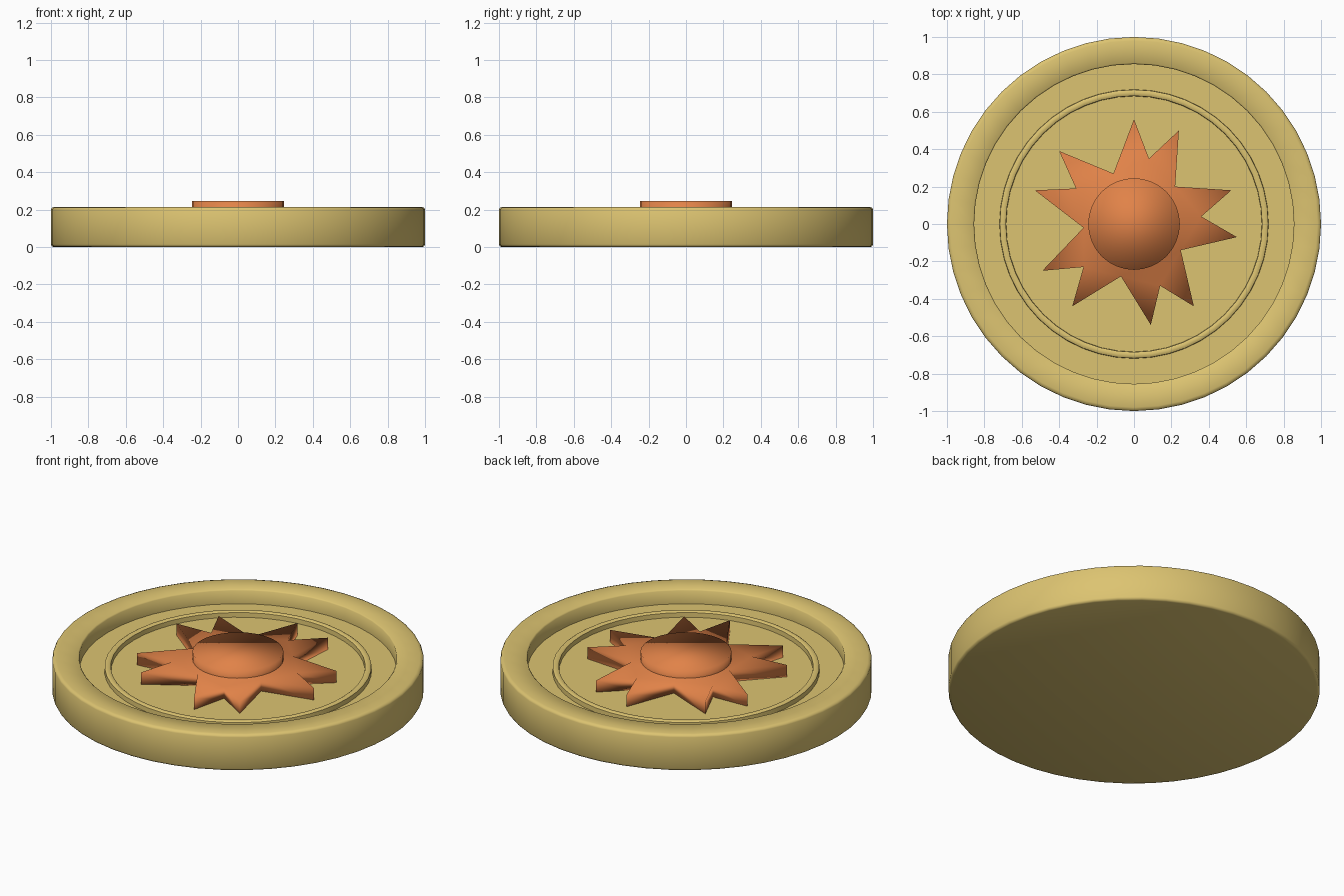
import bpy
import bmesh
import math
from mathutils import Vector

cube = bpy.data.objects.get("Cube")
if cube:
    bpy.data.objects.remove(cube, do_unlink=True)

FLOOR, STAR_TOP, BOSS_TOP = 0.13, 0.20, 0.245
SEGMENTS = 48


def material(name, color):
    mat = bpy.data.materials.new(name)
    mat.use_nodes = True
    mat.diffuse_color = color
    bsdf = mat.node_tree.nodes["Principled BSDF"]
    bsdf.inputs["Base Color"].default_value = color
    bsdf.inputs["Roughness"].default_value = 0.7
    return mat


def finish(bm, name, mat, angle=None):
    bmesh.ops.recalc_face_normals(bm, faces=bm.faces)
    mesh = bpy.data.meshes.new(name)
    bm.to_mesh(mesh)
    bm.free()
    mesh.materials.append(mat)
    obj = bpy.data.objects.new(name, mesh)
    bpy.context.collection.objects.link(obj)
    bpy.ops.object.select_all(action="DESELECT")
    obj.select_set(True)
    bpy.context.view_layer.objects.active = obj
    if angle:
        bpy.ops.object.shade_smooth_by_angle(angle=angle)
    else:
        bpy.ops.object.shade_smooth()
    return obj


def lathe(name, profile, mat, angle=None):
    """Turn a (radius, height) profile around the z axis."""
    bm = bmesh.new()
    verts = [bm.verts.new((r, 0, z)) for r, z in profile]
    edges = [bm.edges.new(pair) for pair in zip(verts, verts[1:])]
    bmesh.ops.spin(bm, geom=verts + edges, cent=(0, 0, 0), axis=(0, 0, 1),
                   angle=math.tau, steps=SEGMENTS)
    bmesh.ops.remove_doubles(bm, verts=bm.verts, dist=0.0005)
    return finish(bm, name, mat, angle)


def prism(name, outline, bottom, top, mat):
    """Extrude a flat outline into a softly shaded solid."""
    bm = bmesh.new()
    face = bm.faces.new([bm.verts.new((x, y, bottom)) for x, y in outline])
    new = bmesh.ops.extrude_face_region(bm, geom=[face])["geom"]
    moved = [v for v in new if isinstance(v, bmesh.types.BMVert)]
    bmesh.ops.translate(bm, verts=moved, vec=Vector((0, 0, top - bottom)))
    bmesh.ops.triangulate(bm, faces=[f for f in bm.faces if len(f.verts) > 4])
    return finish(bm, name, mat)


gold = material("pale gold", (0.72, 0.55, 0.165, 1))
orange = material("burnt orange", (0.75, 0.225, 0.065, 1))

# Round dish with a raised rim and softened outer edges
lathe("dish", [(0, 0), (0.985, 0), (0.995, 0.004), (1, 0.014), (1, 0.2),
               (0.995, 0.21), (0.98, 0.215), (0.862, 0.215), (0.855, 0.208),
               (0.855, FLOOR), (0, FLOOR)], gold, math.radians(50))

# Thin ridge around the centre
lathe("inner_ridge", [(0.72, FLOOR - 0.01), (0.718, 0.157), (0.71, 0.162),
                      (0.692, 0.162), (0.685, 0.157), (0.683, FLOOR - 0.01)],
      gold, math.radians(50))

# Uneven ten-pointed sunburst, tips and valleys taking turns
tips = [(0, 0.56), (0.24, 0.5), (0.52, 0.18), (0.55, -0.07), (0.32, -0.44),
        (0.09, -0.54), (-0.33, -0.44), (-0.49, -0.25), (-0.53, 0.18), (-0.4, 0.39)]
valleys = [(0.08, 0.35), (0.22, 0.2), (0.36, 0.04), (0.25, -0.14), (0.14, -0.33),
           (-0.07, -0.28), (-0.27, -0.23), (-0.27, -0.02), (-0.31, 0.19), (-0.11, 0.27)]
star = [p for pair in zip(tips, valleys) for p in pair]
prism("sunburst", star, FLOOR - 0.01, STAR_TOP, orange)

# Round flat boss in the middle of the sunburst
circle = [(0.245 * math.cos(math.tau * i / 32), 0.245 * math.sin(math.tau * i / 32))
          for i in range(32)]
prism("sun_boss", circle, FLOOR, BOSS_TOP, orange)
